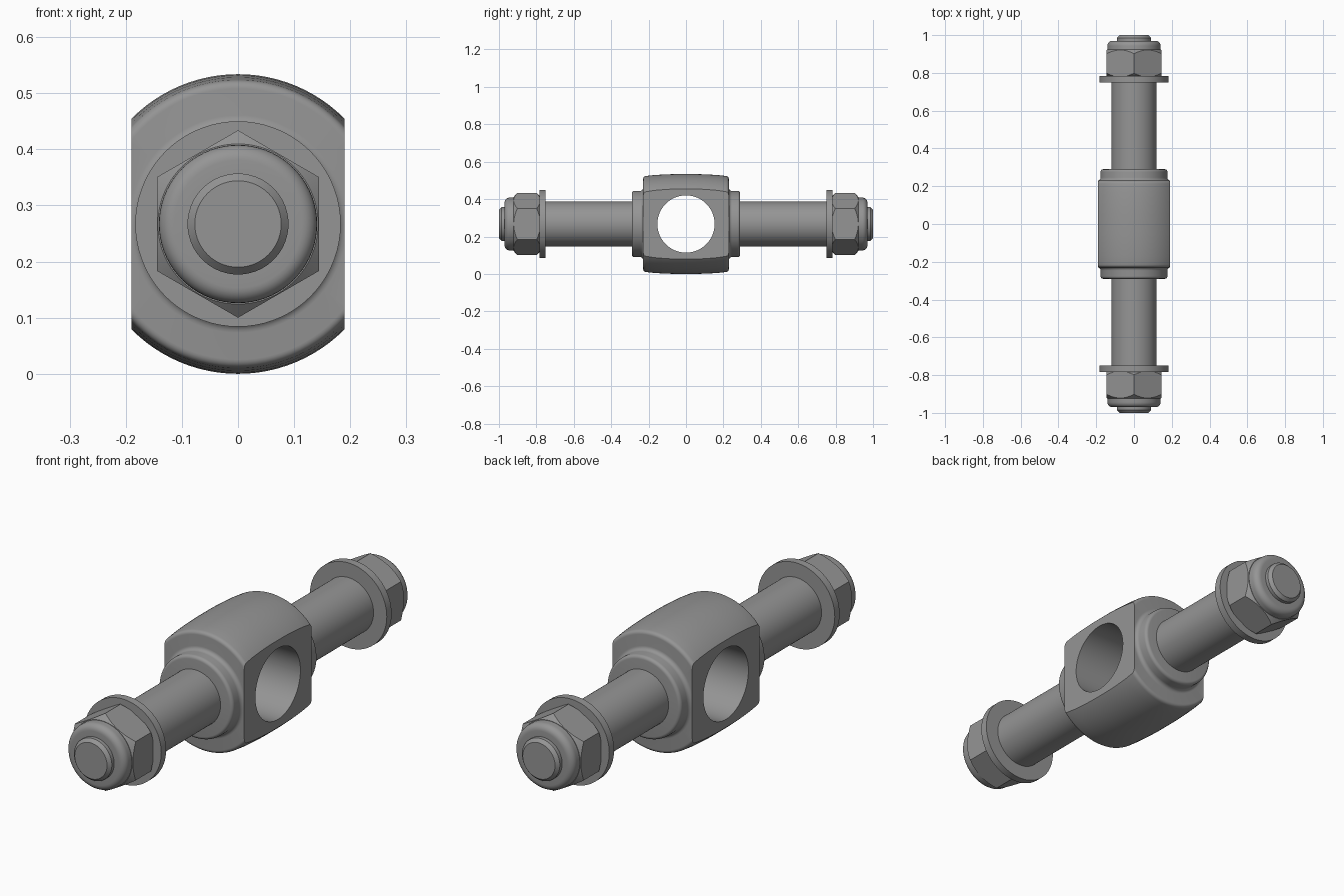
import bpy, bmesh
from math import pi, sin, cos, radians

if "Cube" in bpy.data.objects:
    bpy.data.objects.remove(bpy.data.objects["Cube"])

CZ = 0.267   # height of the long axis
SEG = 72

steel = bpy.data.materials.new("dark_steel")
steel.diffuse_color = (0.3, 0.3, 0.3, 1)
steel.use_nodes = True
steel.node_tree.nodes["Principled BSDF"].inputs["Base Color"].default_value = steel.diffuse_color


def make_object(name, bm):
    bmesh.ops.recalc_face_normals(bm, faces=bm.faces)
    mesh = bpy.data.meshes.new(name)
    bm.to_mesh(mesh)
    bm.free()
    mesh.materials.append(steel)
    ob = bpy.data.objects.new(name, mesh)
    bpy.context.collection.objects.link(ob)
    return ob


def lathe(name, profile, seg=SEG):
    """Closed solid turned about the y axis from (radius, y) points."""
    bm = bmesh.new()
    rings = [[bm.verts.new((r * sin(2 * pi * i / seg), y, CZ + r * cos(2 * pi * i / seg)))
              for i in range(seg)] for r, y in profile]
    for a, b in zip(rings, rings[1:]):
        for i in range(seg):
            j = (i + 1) % seg
            bm.faces.new((a[i], a[j], b[j], b[i]))
    bm.faces.new(rings[0])
    bm.faces.new(rings[-1])
    return make_object(name, bm)


def activate(ob):
    bpy.ops.object.select_all(action='DESELECT')
    ob.select_set(True)
    bpy.context.view_layer.objects.active = ob


def cut(ob, tool, operation):
    activate(ob)
    mod = ob.modifiers.new("cut", 'BOOLEAN')
    mod.object, mod.operation, mod.solver = tool, operation, 'EXACT'
    bpy.ops.object.modifier_apply(modifier=mod.name)
    bpy.data.objects.remove(tool)


def smooth(ob, angle=28):
    activate(ob)
    bpy.ops.object.shade_smooth_by_angle(angle=radians(angle))


def arc(r, y, rad, a0, a1, n=5):
    """Arc of profile points; angle 0 points outward, 90 along +y."""
    return [(r + rad * cos(radians(a0 + (a1 - a0) * k / n)),
             y + rad * sin(radians(a0 + (a1 - a0) * k / n))) for k in range(n + 1)]


# Central barrel with a filleted collar on each end
half = [(0.267, 0.05), (0.2652, 0.11), (0.2615, 0.17), (0.257, 0.213)]
half += arc(0.2415, 0.214, 0.015, 10, 90)
half += arc(0.194, 0.246, 0.017, 270, 180)
half += arc(0.163, 0.276, 0.014, 0, 90)
profile = [(r, -y) for r, y in reversed(half)] + half
hub = lathe("hub", profile, 96)

# Flat sides
bm = bmesh.new()
bmesh.ops.create_cube(bm, size=1)
bmesh.ops.scale(bm, vec=(0.38, 2, 2), verts=bm.verts)
cut(hub, make_object("flat_cutter", bm), 'INTERSECT')

# Cross hole
bm = bmesh.new()
bmesh.ops.create_cone(bm, cap_ends=True, segments=SEG, radius1=0.153, radius2=0.153, depth=1)
cutter = make_object("hole_cutter", bm)
cutter.rotation_euler = (0, pi / 2, 0)
cutter.location = (0, 0, CZ)
bpy.context.view_layer.update()
cut(hub, cutter, 'DIFFERENCE')
smooth(hub)

# Stud, washer and lock nut on each end
for side, turn in (("back", 0), ("front", pi)):
    stud = lathe(side + "_stud", [(0.12, 0.27), (0.12, 0.755), (0.09, 0.755),
                                  (0.09, 0.986), (0.077, 1.0)])
    washer = lathe(side + "_washer", [(0.183, 0.75), (0.183, 0.783)])
    nut = lathe(side + "_nut", [(0.167, 0.782), (0.167, 0.923)], 6)
    # Chamfered envelope trims the hexagon corners
    envelope = lathe("nut_envelope", [(0.1405, 0.775), (0.172, 0.803), (0.172, 0.897),
                                      (0.1405, 0.925)], 96)
    cut(nut, envelope, 'INTERSECT')
    # Round locking collar
    collar = lathe(side + "_nut_collar", [(0.141, 0.90)] +
                   arc(0.114, 0.943, 0.027, 0, 90, 6) + [(0.085, 0.97)])
    for ob in (stud, washer, nut, collar):
        smooth(ob)
        ob.rotation_euler = (0, 0, turn)
